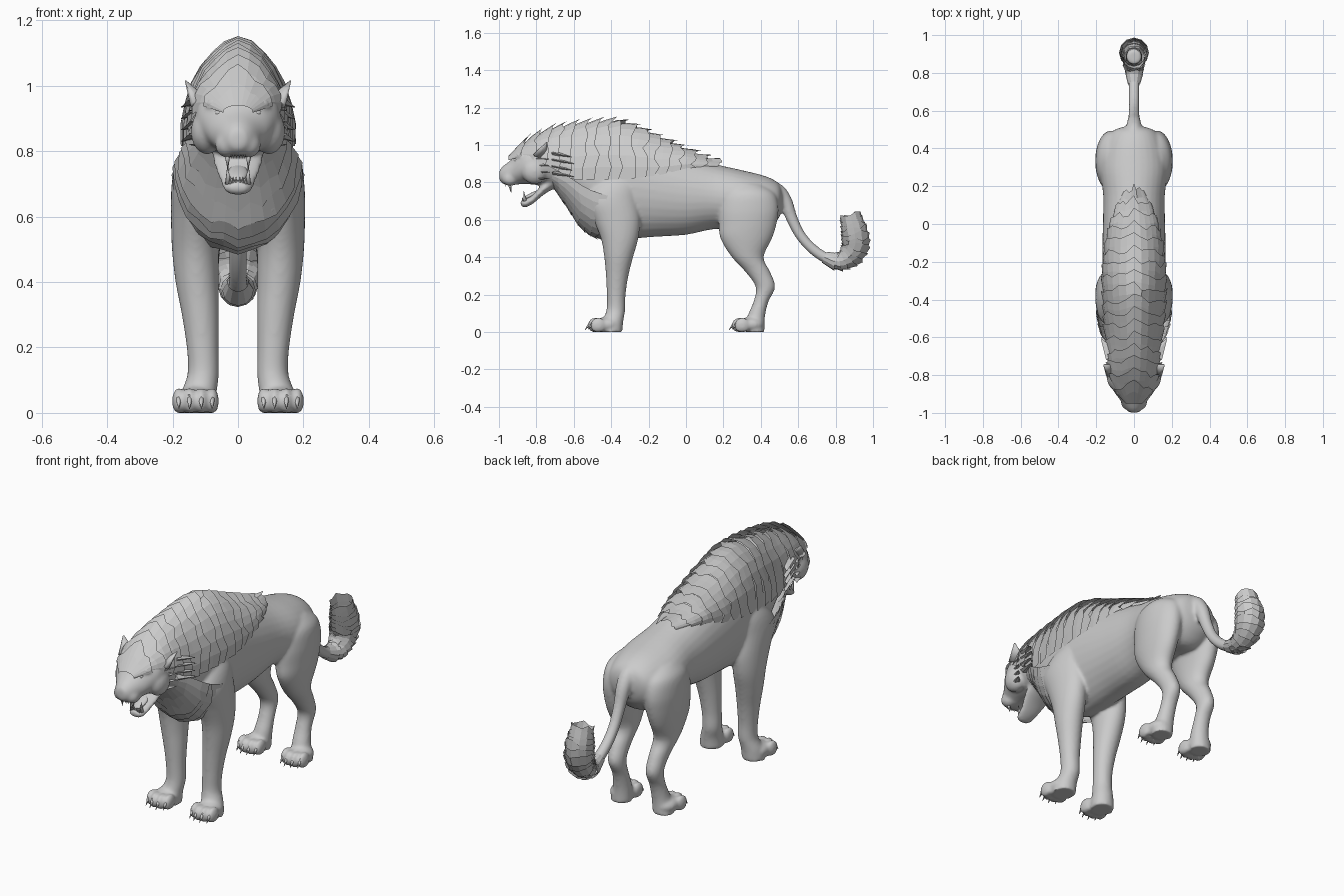
import bpy, bmesh, math, random
from mathutils import Vector, Matrix

if "Cube" in bpy.data.objects:
    bpy.data.objects.remove(bpy.data.objects["Cube"])

random.seed(4)
grey = bpy.data.materials.new("warm_grey")
grey.diffuse_color = (0.6, 0.6, 0.6, 1)
grey.use_nodes = True
grey.node_tree.nodes["Principled BSDF"].inputs["Base Color"].default_value = grey.diffuse_color


def finish(bm, name, smooth=False):
    me = bpy.data.meshes.new(name)
    bm.to_mesh(me)
    bm.free()
    me.materials.append(grey)
    ob = bpy.data.objects.new(name, me)
    bpy.context.collection.objects.link(ob)
    for p in me.polygons:
        p.use_smooth = smooth
    return ob


def spline(rows, steps=4):
    """Catmull-Rom interpolation of tuples."""
    out = []
    for i in range(len(rows) - 1):
        p = [rows[max(0, min(len(rows) - 1, i + k))] for k in (-1, 0, 1, 2)]
        for s in range(steps):
            t = s / steps
            out.append(tuple(0.5 * (2 * b + (c - a) * t + (2 * a - 5 * b + 4 * c - d) * t * t
                                    + (3 * b - a - 3 * c + d) * t ** 3) for a, b, c, d in zip(*p)))
    return out + [rows[-1]]


def loft(bm, rings, n=32):
    """rings: (centre, half axis u, half axis v); closed with end caps."""
    loops = []
    for c, u, v in rings:
        loops.append([bm.verts.new(c + u * math.cos(a) + v * math.sin(a))
                      for a in (2 * math.pi * k / n for k in range(n))])
    for a, b in zip(loops, loops[1:]):
        for k in range(n):
            bm.faces.new((a[k], a[(k + 1) % n], b[(k + 1) % n], b[k]))
    bm.faces.new(loops[0])
    bm.faces.new(loops[-1])


def loft_y(bm, rows):      # rows: y, bottom, top, half width
    loft(bm, [(Vector((0, y, (b + t) / 2)), Vector((w, 0, 0)), Vector((0, 0, (t - b) / 2)))
              for y, b, t, w in spline(rows)])


def loft_z(bm, rows, side):  # rows: z, x, y, half x, half y
    loft(bm, [(Vector((side * x, y, z)), Vector((hx, 0, 0)), Vector((0, hy, 0)))
              for z, x, y, hx, hy in spline(rows)])


def ball(bm, loc, size, rot=None):
    m = Matrix.Translation(loc) @ (rot or Matrix()) @ Matrix.Diagonal((*size, 1))
    bmesh.ops.create_uvsphere(bm, u_segments=16, v_segments=10, radius=1, matrix=m)


def cone(bm, base, tip, r, flat=1.0, n=8):
    base, tip = Vector(base), Vector(tip)
    d = tip - base
    m = Matrix.Translation((base + tip) / 2) @ d.to_track_quat('Z', 'Y').to_matrix().to_4x4()
    m = m @ Matrix.Diagonal((1, flat, 1, 1))
    bmesh.ops.create_cone(bm, cap_ends=True, segments=n, radius1=r, radius2=r * 0.08,
                          depth=d.length, matrix=m)


# --- Body: torso, neck, head, legs and tail merged into one smooth skin
bm = bmesh.new()
loft_y(bm, [(.515, .66, .76, .055), (.49, .60, .80, .115), (.42, .54, .835, .16), (.30, .55, .865, .18),
            (.15, .55, .90, .163), (0, .52, .95, .165), (-.15, .51, 1.0, .168), (-.3, .50, 1.06, .168),
            (-.42, .505, 1.08, .163), (-.52, .58, 1.09, .152), (-.6, .67, 1.08, .14),
            (-.68, .75, 1.06, .13), (-.76, .78, 1.04, .13), (-.84, .79, 1.01, .128),
            (-.89, .79, .975, .105), (-.93, .785, .925, .075), (-.975, .79, .89, .048), (-.998, .81, .865, .025)])
# lower jaw
loft_y(bm, [(-.70, .77, .86, .08), (-.76, .735, .80, .075), (-.82, .685, .735, .055),
            (-.865, .665, .71, .042), (-.885, .68, .705, .025)])
front_leg = [(.84, .10, -.36, .05, .08), (.78, .115, -.38, .07, .12), (.70, .13, -.40, .073, .14),
             (.60, .13, -.37, .075, .125), (.50, .13, -.355, .072, .10), (.40, .125, -.36, .066, .077),
             (.30, .115, -.368, .057, .06), (.20, .108, -.373, .049, .05), (.12, .106, -.375, .048, .05),
             (.06, .12, -.39, .055, .055), (0, .125, -.40, .06, .06)]
hind_leg = [(.79, .09, .33, .06, .08), (.74, .11, .335, .083, .14), (.66, .12, .335, .085, .16),
            (.58, .123, .33, .08, .155), (.50, .125, .322, .07, .138), (.40, .12, .33, .058, .085),
            (.32, .115, .385, .047, .066), (.24, .112, .425, .042, .052), (.16, .11, .40, .041, .04),
            (.08, .115, .375, .047, .047), (0, .125, .37, .055, .05)]
toes = (-.051, -.018, .018, .051)
for s in (-1, 1):
    loft_z(bm, front_leg, s)
    loft_z(bm, hind_leg, s)
    for y in (-.42, .35):
        ball(bm, (s * .13, y, .04), (.062, .07, .042))
        for k, t in enumerate(toes):
            ball(bm, (s * .13 + t, y - .05 - (.015 if k in (1, 2) else 0), .036), (.021, .042, .042))
    # brow, muzzle and cheek forms
    ball(bm, (s * .055, -.885, .945), (.045, .03, .025))
    ball(bm, (s * .033, -.94, .82), (.038, .045, .04))
    ball(bm, (s * .095, -.81, .86), (.05, .07, .07))
# tail along an S curve
rings = []
tail = spline([(.42, .75, .045), (.48, .755, .045), (.53, .70, .038), (.565, .61, .031), (.61, .52, .028),
               (.67, .45, .028), (.74, .40, .029), (.80, .38, .035), (.85, .395, .04), (.885, .45, .045),
               (.885, .55, .04)])
for i, (y, z, r) in enumerate(tail):
    a, b = tail[max(i - 1, 0)], tail[min(i + 1, len(tail) - 1)]
    d = Vector((0, b[0] - a[0], b[1] - a[1])).normalized()
    rings.append((Vector((0, y, z)), Vector((r, 0, 0)), Vector((0, -d.z, d.y)) * r))
loft(bm, rings, 16)
for v in bm.verts:
    v.co.z = max(v.co.z, 0)
bmesh.ops.recalc_face_normals(bm, faces=bm.faces)
body = finish(bm, "body", True)
bpy.context.view_layer.objects.active = body
body.select_set(True)
rm = body.modifiers.new("merge", 'REMESH')
rm.mode, rm.voxel_size, rm.use_smooth_shade = 'VOXEL', .008, True
sm = body.modifiers.new("soften", 'SMOOTH')
sm.factor, sm.iterations = .5, 9
for m in ("merge", "soften"):
    bpy.ops.object.modifier_apply(modifier=m)

# --- Claws, teeth, eyes, nose, tongue, ears
claws, teeth, face, ears = (bmesh.new() for _ in range(4))
for s in (-1, 1):
    for y in (-.42, .35):
        for k, t in enumerate(toes):
            f = y - .085 - (.015 if k in (1, 2) else 0)
            cone(claws, (s * .13 + t, f + .012, .05), (s * .13 + t, f - .02, .012), .011)
    cone(teeth, (s * .033, -.945, .80), (s * .031, -.935, .745), .011)
    cone(teeth, (s * .03, -.86, .70), (s * .032, -.868, .755), .01)
    for k in range(3):
        cone(teeth, (s * (.006 + .009 * k), -.872, .70), (s * (.006 + .009 * k), -.875, .722), .005)
        cone(teeth, (s * (.005 + .008 * k), -.965, .80), (s * (.005 + .008 * k), -.963, .778), .005)
    ball(face, (s * .058, -.907, .917), (.014, .012, .012))
    cone(ears, (s * .115, -.78, .945), (s * .16, -.745, 1.015), .045, .5, 10)
ball(face, (0, -.978, .855), (.024, .018, .016))
ball(face, (0, -.82, .735), (.03, .055, .012), Matrix.Rotation(.45, 4, 'X'))
finish(claws, "claws", True)
finish(teeth, "teeth", True)
finish(face, "eyes_nose_tongue", True)
finish(ears, "ears", True)


# --- Fur: overlapping bands with ragged, flared edges
def profile(rows, y):
    for a, b in zip(rows, rows[1:]):
        if y <= b[0]:
            t = max(0, (y - a[0]) / (b[0] - a[0]))
            return [p + (q - p) * t for p, q in zip(a, b)][1:]
    return rows[-1][1:]


def fur_band(bm, rows, y, length, flare, crest, span, sweep, n=14):
    prev = None
    for k in range(n + 1):
        a = math.radians(span) * (2 * k / n - 1)
        col = []
        jag = random.uniform(.8, 1.12)
        if k == n // 2:
            jag = 1.2
        for f in (0, .5, 1):
            yy = y + length * jag * f + sweep * abs(math.sin(a)) * f
            ext, ref, hw = profile(rows, yy)
            up = 1 if ext > ref else -1
            g = flare * f * jag
            h = g + crest * f * max(0, math.cos(a)) ** 6
            col.append(bm.verts.new(((hw + g) * math.sin(a), yy,
                                     ref + (ext - ref + up * h) * math.cos(a))))
        if prev:
            for i in (0, 1):
                bm.faces.new((prev[i], col[i], col[i + 1], prev[i + 1]))
        prev = col


# mane rows: y, crest height, lower edge, half width
mane = [(-.95, .94, .92, .045), (-.88, .995, .945, .095), (-.80, 1.045, .93, .125), (-.70, 1.08, .89, .138),
        (-.60, 1.10, .84, .147), (-.45, 1.115, .845, .16), (-.35, 1.115, .845, .164), (-.25, 1.08, .85, .162),
        (-.12, 1.02, .86, .15), (0, .97, .885, .125), (.1, .925, .89, .085), (.2, .895, .885, .025)]
bm = bmesh.new()
for i in range(17):
    fur_band(bm, mane, -.95 + .065 * i, .105, .014, .02, 96, -.02)
finish(bm, "mane")

# chest ruff rows: y, lowest point, side edge, half width
ruff = [(-.72, .785, .85, .11), (-.66, .71, .84, .135), (-.62, .65, .82, .152), (-.58, .58, .79, .17),
        (-.51, .52, .75, .187), (-.42, .495, .72, .19)]
bm = bmesh.new()
for i in range(7):
    fur_band(bm, ruff, -.72 + .035 * i, .065, .012, 0, 92, .02)
finish(bm, "chest_ruff")

# cheek fur tufts
bm = bmesh.new()
for s in (-1, 1):
    for k in range(4):
        z = .83 + .035 * k
        cone(bm, (s * .115, -.70, z + .02), (s * .172, -.60 - .01 * (k % 2), z), .04, .3, 5)
        cone(bm, (s * .09, -.82, z - .01), (s * .148, -.73, z - .01), .035, .3, 5)
finish(bm, "cheek_fur")

# tail tuft: flared rings following the tail tip, open at the end
path = spline([(.74, .40, .032), (.80, .375, .04), (.85, .385, .05), (.89, .42, .06), (.907, .47, .066),
               (.903, .53, .064), (.89, .58, .056), (.877, .63, .048)], 2)
bm = bmesh.new()
for i in range(len(path) - 2):
    loops = []
    for j, grow in ((i, 1.0), (i + 2, 1.2)):
        y, z, r = path[j]
        a, b = path[max(j - 1, 0)], path[min(j + 1, len(path) - 1)]
        d = Vector((0, b[0] - a[0], b[1] - a[1])).normalized()
        loop = []
        for k in range(12):
            t = 2 * math.pi * k / 12
            slip = d * (random.uniform(-.014, .008) if grow > 1 else 0)
            loop.append(bm.verts.new(Vector((0, y, z)) + slip + (Vector((1, 0, 0)) * math.cos(t)
                        + Vector((0, -d.z, d.y)) * math.sin(t)) * r * grow))
        loops.append(loop)
    for k in range(12):
        q = (k + 1) % 12
        bm.faces.new((loops[0][k], loops[0][q], loops[1][q], loops[1][k]))
finish(bm, "tail_tuft")
